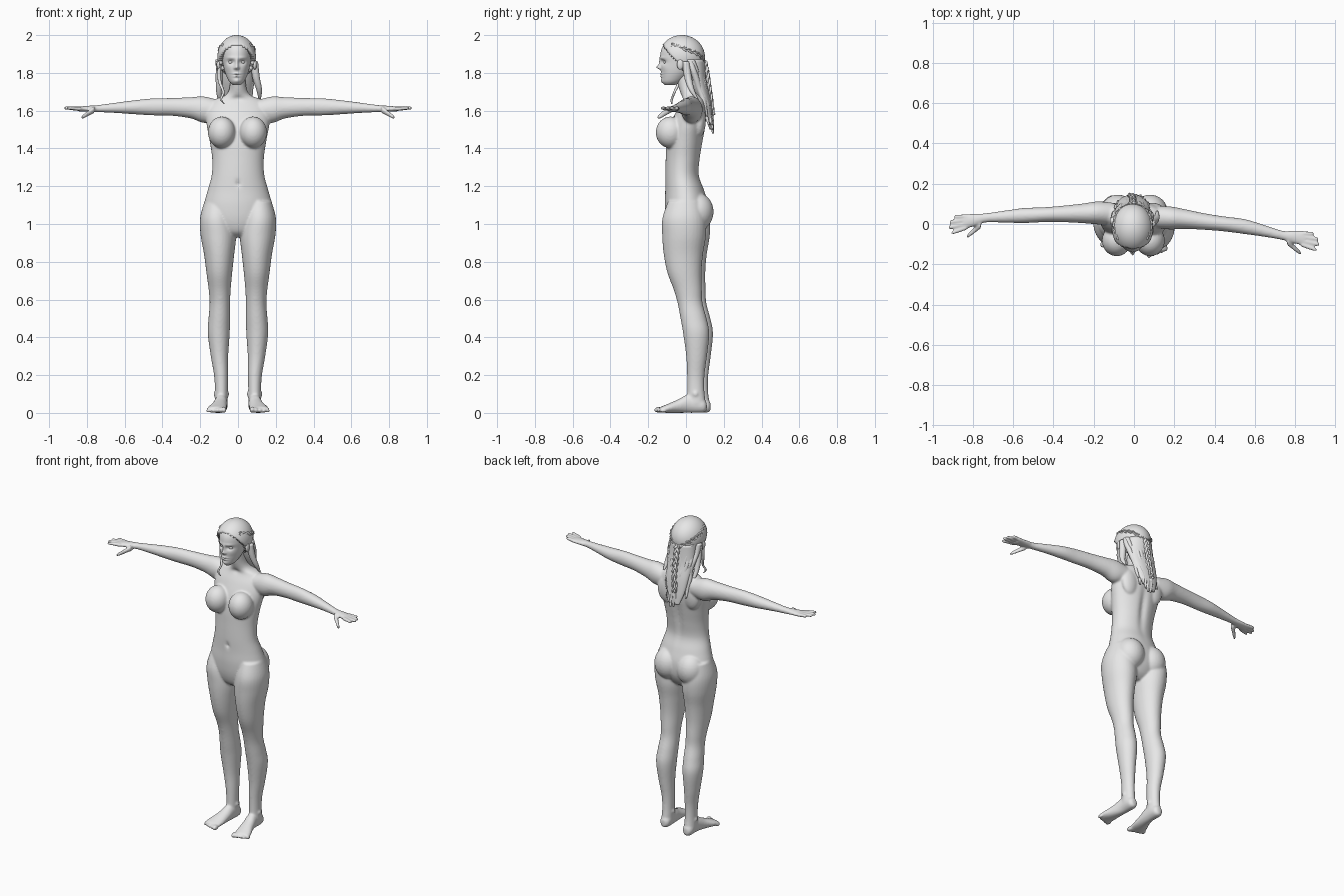
import bpy, bmesh, math, random
from mathutils import Vector, Matrix

random.seed(4)
cube = bpy.data.objects.get("Cube")
if cube:
    bpy.data.objects.remove(cube, do_unlink=True)

grey = bpy.data.materials.new("plain_grey")
grey.use_nodes = True
grey.diffuse_color = (0.8, 0.8, 0.8, 1)
for node in grey.node_tree.nodes:
    if node.type == 'BSDF_PRINCIPLED':
        node.inputs["Base Color"].default_value = (0.8, 0.8, 0.8, 1)
        node.inputs["Roughness"].default_value = 0.6


def smooth_path(rows, steps):
    """Catmull-Rom interpolation of rows of any length."""
    rows = [Vector(r) for r in rows]
    ext = [rows[0]] + rows + [rows[-1]]
    out = []
    for a, b, c, d in zip(ext, ext[1:], ext[2:], ext[3:]):
        for k in range(steps):
            t = k / steps
            out.append(0.5 * (2 * b + (c - a) * t + (2 * a - 5 * b + 4 * c - d) * t * t
                              + (3 * b - a - 3 * c + d) * t ** 3))
    return out + [rows[-1]]


def loft(bm, rows, axis='z', seg=32, steps=5):
    """Closed skin through ellipses given as x, y, z, radius, radius."""
    rings = []
    for x, y, z, a, b in smooth_path(rows, steps):
        ring = []
        for i in range(seg):
            t = math.tau * i / seg
            u, v = a * math.cos(t), b * math.sin(t)
            off = {'z': (u, v, 0), 'x': (0, u, v), 'y': (u, 0, v)}[axis]
            ring.append(bm.verts.new(Vector((x, y, z)) + Vector(off)))
        rings.append(ring)
    for p, q in zip(rings, rings[1:]):
        for i in range(seg):
            j = (i + 1) % seg
            bm.faces.new((p[i], p[j], q[j], q[i]))
    bm.faces.new(rings[0][::-1])
    bm.faces.new(rings[-1])


def ball(bm, centre, radii, seg=32):
    mat = Matrix.Translation(centre) @ Matrix.Diagonal((*radii, 1))
    bmesh.ops.create_uvsphere(bm, u_segments=seg, v_segments=seg // 2, radius=1, matrix=mat)


def sculpt(bm, centre, radii, push):
    """Soft brush that moves nearby vertices along y."""
    for v in bm.verts:
        d = sum(((v.co[i] - centre[i]) / radii[i]) ** 2 for i in range(3))
        if d < 9:
            v.co.y += push * math.exp(-d)


def finish(bm, name):
    bmesh.ops.recalc_face_normals(bm, faces=bm.faces)
    mesh = bpy.data.meshes.new(name)
    bm.to_mesh(mesh)
    bm.free()
    for p in mesh.polygons:
        p.use_smooth = True
    mesh.materials.append(grey)
    ob = bpy.data.objects.new(name, mesh)
    bpy.context.scene.collection.objects.link(ob)
    return ob


# Torso and neck
body = bmesh.new()
loft(body, [
    (-.005, -.01, 1.80, .042, .05), (0, .012, 1.72, .045, .05), (0, .03, 1.68, .07, .055),
    (0, .04, 1.655, .13, .06), (0, .03, 1.60, .17, .08), (0, .01, 1.52, .165, .095),
    (0, -.005, 1.44, .15, .097), (0, -.015, 1.35, .137, .092), (0, -.02, 1.26, .139, .09),
    (0, -.007, 1.18, .16, .103), (0, .003, 1.10, .18, .115), (0, .005, 1.02, .175, .11),
    (0, 0, .96, .13, .085), (0, 0, .93, .08, .05)], seg=72)

for s in (-1, 1):
    # Chest, seat and shoulder blade volumes
    ball(body, (s * .083 - .003, -.082, 1.485), (.073, .078, .084))
    ball(body, (s * .08, .06, 1.065), (.087, .086, .1))
    ball(body, (s * .09, .07, 1.55), (.06, .035, .09))
    # Leg
    dy = -.01 * s
    loft(body, [(s * x, y + dy, z, a, b) for x, y, z, a, b in (
        (.108, .005, 1.12, .07, .09), (.112, 0, 1.03, .089, .115), (.104, 0, .94, .094, .116),
        (.1, -.004, .84, .08, .104), (.099, .002, .74, .068, .09), (.097, .02, .65, .058, .074),
        (.096, .032, .58, .054, .066), (.099, .05, .5, .057, .069), (.102, .064, .42, .058, .069),
        (.098, .066, .3, .046, .055), (.09, .062, .2, .037, .046), (.088, .062, .12, .034, .045),
        (.089, .065, .05, .035, .05))])
    ball(body, (s * .095, -.018 + dy, .62), (.03, .025, .04))
    for side in (-1, 1):
        ball(body, (s * .088 + side * .03, .06 + dy, .1), (.012, .016, .016), 16)
    # Foot and toes
    loft(body, [(s * x, y + dy, z, a, b) for x, y, z, a, b in (
        (.088, .12, .033, .014, .02), (.088, .1, .038, .032, .037), (.089, .03, .05, .034, .05),
        (.098, -.03, .036, .04, .036), (.11, -.085, .024, .05, .024),
        (.115, -.125, .017, .051, .015))], axis='y')
    for i in range(5):
        r = .016 - .0015 * i
        ball(body, (s * (.074 + .0215 * i), -.135 + .006 * i + dy, r), (r * .85, .026 - .002 * i, r), 16)
    # Arm and palm; the two arms sweep forward by different amounts
    arm = [(.10, .035, .05, 1.60, .055, .055), (.18, .03, .055, 1.605, .057, .07),
           (.25, .025, .053, 1.615, .049, .056), (.35, .012, .05, 1.62, .041, .047),
           (.45, 0, .046, 1.62, .037, .045), (.55, -.013, .042, 1.618, .037, .037),
           (.65, -.035, .036, 1.615, .029, .027), (.74, -.057, .03, 1.611, .023, .019),
           (.79, -.064, .02, 1.61, .031, .016), (.845, -.072, .011, 1.609, .038, .013)]
    loft(body, [(s * x, left if s > 0 else right, z, a, b)
                for x, left, right, z, a, b in arm], axis='x')
    # Fingers and thumb
    hand = -.074 if s > 0 else .01
    for i in range(4):
        off = i - 1.5
        length = (.075, .09, .085, .062)[i]
        loft(body, [(s * (.83 + length * t), hand + off * (.019 + .008 * t) - .014 * t,
                     1.61 + .004 * t, r, r)
                    for t, r in ((0, .011), (.5, .0105), (.9, .0095), (1.03, .006))], axis='x', seg=14)
    loft(body, [(s * (.76 + .07 * t), hand - .012 - .062 * t, 1.607 - .045 * t, r, r)
                for t, r in ((0, .02), (.4, .016), (.8, .013), (1, .008))], axis='x', seg=14)

# Soft dents: spine, navel and collar hollow
sculpt(body, (0, .1, 1.40), (.022, .08, .14), -.014)
sculpt(body, (0, -.11, 1.215), (.01, .03, .014), .014)
sculpt(body, (0, -.03, 1.665), (.018, .03, .015), .008)
figure = finish(body, "body")
remesh = figure.modifiers.new("merge", 'REMESH')
remesh.mode = 'VOXEL'
remesh.voxel_size = .006
remesh.use_smooth_shade = True
relax = figure.modifiers.new("relax", 'SMOOTH')
relax.factor = .5
relax.iterations = 7

# Head with sculpted face
X = -.007
head = bmesh.new()
loft(head, [(X, y, z, a, b) for y, z, a, b in (
    (-.085, 1.735, .018, .026), (-.075, 1.752, .038, .05), (-.06, 1.78, .053, .07),
    (-.045, 1.81, .064, .087), (-.03, 1.85, .073, .104), (-.025, 1.89, .078, .111),
    (-.022, 1.93, .076, .106), (-.02, 1.965, .06, .083), (-.02, 1.985, .03, .045))],
    seg=128, steps=9)
for s in (-1, 1):
    sculpt(head, (X + s * .03, -.125, 1.858), (.019, .05, .012), .013)
    sculpt(head, (X + s * .03, -.125, 1.879), (.022, .05, .008), -.004)
    sculpt(head, (X + s * .043, -.1, 1.828), (.02, .05, .02), -.004)
    sculpt(head, (X + s * .011, -.13, 1.825), (.006, .05, .006), -.006)
for z, width, height, push in ((1.85, .009, .025, -.011), (1.829, .01, .01, -.018),
                               (1.7945, .019, .0045, -.007), (1.7815, .016, .005, -.007),
                               (1.788, .022, .002, .003), (1.757, .018, .012, -.006)):
    sculpt(head, (X, -.13, z), (width, .06, height), push)
finish(head, "head")

for s, side in ((-1, "right"), (1, "left")):
    eye = bmesh.new()
    ball(eye, (X + s * .03, -.104, 1.857), (.015, .015, .011), 24)
    finish(eye, side + "_eye")
    ear = bmesh.new()
    ball(ear, (X + s * .096, -.03, 1.845), (.01, .018, .028), 24)
    finish(ear, side + "_ear")

# Hair cap cut along a sloping hairline
cap = bmesh.new()
ball(cap, (X, -.022, 1.885), (.102, .122, .115), 64)
above = [f for f in cap.faces
         if f.calc_center_median().z < 1.945 - 1.25 * (f.calc_center_median().y + .12)]
bmesh.ops.delete(cap, geom=above, context='FACES')
shell = finish(cap, "hair_cap").modifiers.new("thickness", 'SOLIDIFY')
shell.thickness = .022
shell.offset = -1

# Falling hair: a core mass with wavy locks over it
hair = bmesh.new()
loft(hair, [(X, .03, 1.87, .085, .07), (X, .055, 1.76, .088, .052), (X, .095, 1.66, .078, .034),
            (-.01, .12, 1.57, .06, .02), (-.015, .135, 1.50, .03, .01)])
for i in range(13):
    u = i / 6 - 1
    bow = .055 * u * u
    end = 1.475 + .07 * abs(u) + random.uniform(-.01, .03)
    rows = []
    for k in range(7):
        t = k / 6
        rows.append((X + u * (.09 - .025 * t) + random.uniform(-.008, .008),
                     .07 + .075 * t - bow * (1 - .5 * t) + random.uniform(-.005, .005),
                     1.87 + (end - 1.87) * t, .017 - .011 * t ** 3, .018 - .013 * t ** 3))
    loft(hair, rows, seg=12)
# Side locks framing the neck
for lock in (((-.1, -.03, 1.85, .01), (-.098, -.035, 1.76, .009), (-.078, -.06, 1.70, .007),
              (-.09, -.075, 1.66, .006), (-.072, -.075, 1.635, .003)),
             ((.088, 0, 1.86, .018), (.095, .01, 1.78, .02), (.112, .03, 1.71, .015),
              (.115, .06, 1.66, .006)),
             ((-.1, 0, 1.86, .016), (-.1, .015, 1.77, .018), (-.1, .04, 1.69, .014),
              (-.09, .08, 1.62, .006))):
    loft(hair, [(*p, p[3]) for p in lock], seg=12)
finish(hair, "falling_hair")


# Three-strand plaits meeting at the back
def braid(name, path, width):
    curve = bpy.data.curves.new(name, 'CURVE')
    curve.dimensions = '3D'
    curve.bevel_depth = width * .75
    curve.bevel_resolution = 2
    curve.use_fill_caps = True
    pts = smooth_path(path, 10)
    for j in range(3):
        spline = curve.splines.new('POLY')
        spline.points.add(len(pts) - 1)
        for k, p in enumerate(pts):
            tangent = (pts[min(k + 1, len(pts) - 1)] - pts[max(k - 1, 0)]).normalized()
            out = Vector((p.x - X, p.y + .02, 0)).normalized()
            phase = k * .55 + j * math.tau / 3
            q = p + tangent.cross(out) * width * math.sin(phase) + out * width * .5 * math.sin(2 * phase)
            spline.points[k].co = (*q, 1)
            spline.points[k].radius = 1 - .4 * k / len(pts)
        spline.use_smooth = True
    curve.materials.append(grey)
    bpy.context.scene.collection.objects.link(bpy.data.objects.new(name, curve))


for s, side in ((-1, "right"), (1, "left")):
    braid(side + "_braid", [(X + s * .07, -.075, 1.945), (X + s * .092, 0, 1.925),
                            (X + s * .066, .07, 1.895), (X, .102, 1.85)], .008)
braid("back_braid", [(X, .1, 1.86), (X, .115, 1.78), (X, .13, 1.68), (X - .01, .145, 1.58)], .012)
